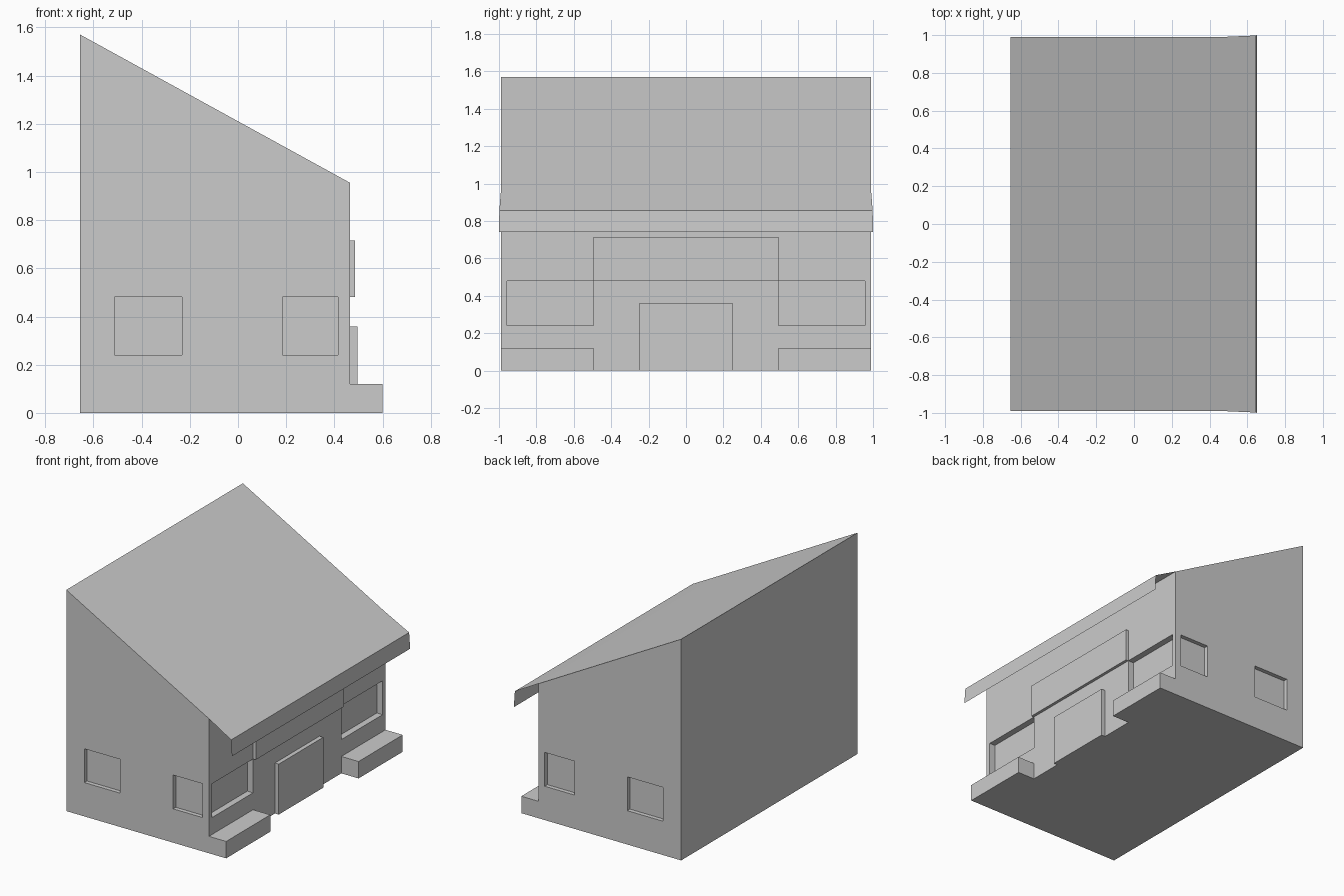
import bpy

if "Cube" in bpy.data.objects:
    bpy.data.objects.remove(bpy.data.objects["Cube"])


def mesh_object(name, verts, faces):
    mesh = bpy.data.meshes.new(name)
    mesh.from_pydata(verts, [], faces)
    obj = bpy.data.objects.new(name, mesh)
    bpy.context.collection.objects.link(obj)
    return obj


def prism(name, profile, y0, y1):
    """Closed solid: xz profile (counter-clockwise seen from -y) swept along y."""
    n = len(profile)
    verts = [(x, y, z) for y in (y0, y1) for x, z in profile]
    faces = [list(range(n)), list(range(2 * n - 1, n - 1, -1))]
    faces += [(i, i + n, (i + 1) % n + n, (i + 1) % n) for i in range(n)]
    return mesh_object(name, verts, faces)


def box(name, x0, x1, y0, y1, z0, z1):
    return prism(name, [(x0, z0), (x1, z0), (x1, z1), (x0, z1)], y0, y1)


def combine(target, tool, operation):
    mod = target.modifiers.new(operation, 'BOOLEAN')
    mod.operation = operation
    mod.solver = 'EXACT'
    mod.object = tool
    bpy.context.view_layer.objects.active = target
    bpy.ops.object.modifier_apply(modifier=mod.name)
    bpy.data.objects.remove(tool)


WALL, SIDE = 0.465, 0.99

# House body with single-slope roof
house = prism("house_body", [(-0.655, 0), (WALL, 0), (WALL, 0.955), (-0.655, 1.57)], -SIDE, SIDE)

# Front door block and panel above it
combine(house, box("door", 0.35, 0.495, -0.25, 0.25, 0, 0.358), 'UNION')
combine(house, box("front_panel", 0.35, 0.486, -0.495, 0.495, 0.48, 0.715), 'UNION')

for s in (-1, 1):
    # Low front plinths at both ends
    y0, y1 = sorted((s * 0.495, s * SIDE))
    combine(house, box("plinth", 0.35, 0.6, y0, y1, 0, 0.12), 'UNION')
    # Recessed front windows
    y0, y1 = sorted((s * 0.495, s * 0.957))
    combine(house, box("front_window", WALL - 0.045, 0.7, y0, y1, 0.24, 0.48), 'DIFFERENCE')
    # Recessed side windows
    y0, y1 = sorted((s * (SIDE - 0.03), s * 1.2))
    for x0, x1 in ((-0.513, -0.232), (0.184, 0.416)):
        combine(house, box("side_window", x0, x1, y0, y1, 0.24, 0.48), 'DIFFERENCE')

# Thin roof overhang with a hanging eave strip
eave = [(WALL, 0.955, SIDE), (0.645, 0.856, 0.998), (0.652, 0.742, 1.0)]
verts = [(x, s * y, z) for x, z, y in eave for s in (-1, 1)]
mesh_object("roof_overhang", verts, [(0, 2, 3, 1), (2, 4, 5, 3)])
